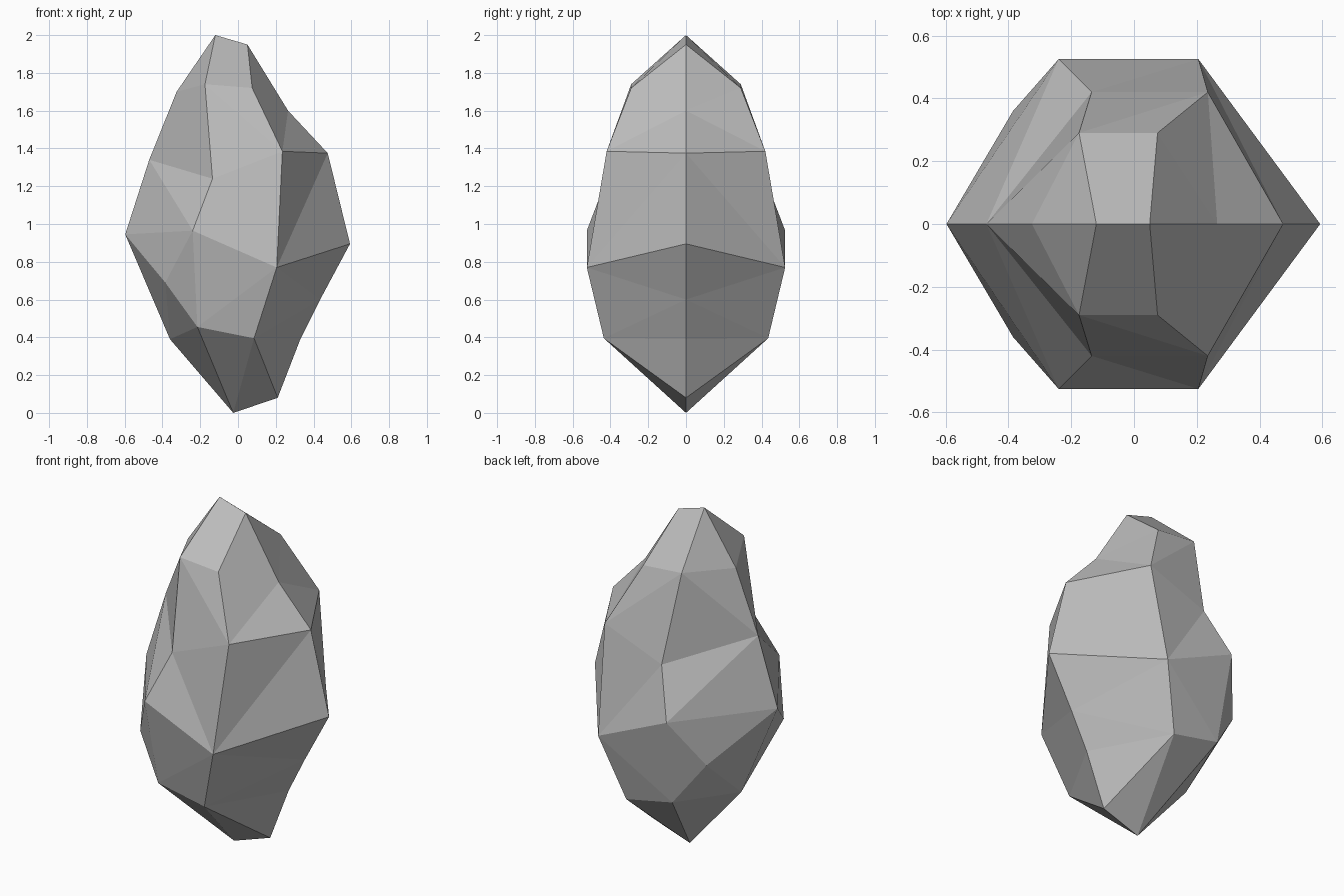
import bpy, bmesh

cube = bpy.data.objects.get("Cube")
if cube:
    bpy.data.objects.remove(cube, do_unlink=True)

# Stone colour
grey = bpy.data.materials.new("stone_grey")
grey.use_nodes = True
colour = (0.5, 0.5, 0.5, 1)
grey.diffuse_color = colour
grey.node_tree.nodes["Principled BSDF"].inputs["Base Color"].default_value = colour

# Corners of the front half, ring by ring from the top:
# l / r lie on the centre plane, a / b are front corners
points = {
    "t1": (-0.12, 0, 2.0), "t2": (0.05, 0, 1.95),
    "l1": (-0.325, 0, 1.70), "a1": (-0.175, -0.29, 1.74),
    "b1": (0.075, -0.29, 1.72), "r1": (0.265, 0, 1.60),
    "l2": (-0.47, 0, 1.34), "a2": (-0.135, -0.42, 1.24),
    "b2": (0.235, -0.42, 1.385), "r2": (0.475, 0, 1.375),
    "l3": (-0.597, 0, 0.945), "a3": (-0.24, -0.525, 0.965),
    "b3": (0.205, -0.525, 0.77), "r3": (0.593, 0, 0.895),
    "p": (-0.385, -0.36, 0.69), "q": (0.435, 0, 0.60),
    "l4": (-0.36, 0, 0.39), "a4": (-0.215, -0.435, 0.455),
    "b4": (0.085, -0.435, 0.395), "r4": (0.33, 0, 0.39),
    "u1": (-0.025, 0, 0.0), "u2": (0.21, 0, 0.08),
}

# Facets of the front half
facets = [
    # crown
    "t1 l1 a1", "t1 a1 b1 t2", "t2 b1 r1",
    # shoulders
    "l1 l2 a1", "l2 a2 a1", "a1 a2 b2", "a1 b2 b1", "b1 b2 r1", "r1 b2 r2",
    # middle
    "l2 l3 a3", "l2 a3 a2", "a2 a3 b3", "a2 b3 b2", "b2 b3 r2", "r2 b3 r3",
    # lower body
    "l3 p a3", "l3 l4 p", "p l4 a4", "a3 p a4", "a3 a4 b3", "a4 b4 b3",
    "b3 b4 q", "b3 q r3", "q b4 r4",
    # foot
    "l4 u1 a4", "a4 u1 b4", "b4 u1 u2", "b4 u2 r4",
]

bm = bmesh.new()
for side in (1, -1):
    verts = {n: bm.verts.new((x, y * side, z)) for n, (x, y, z) in points.items()}
    for facet in facets:
        bm.faces.new([verts[n] for n in facet.split()])

# Weld the two halves along the centre plane
bmesh.ops.remove_doubles(bm, verts=bm.verts, dist=0.0005)
bmesh.ops.recalc_face_normals(bm, faces=bm.faces)

mesh = bpy.data.meshes.new("rock")
bm.to_mesh(mesh)
bm.free()
mesh.materials.append(grey)
mesh.shade_flat()
rock = bpy.data.objects.new("rock", mesh)
bpy.context.collection.objects.link(rock)
